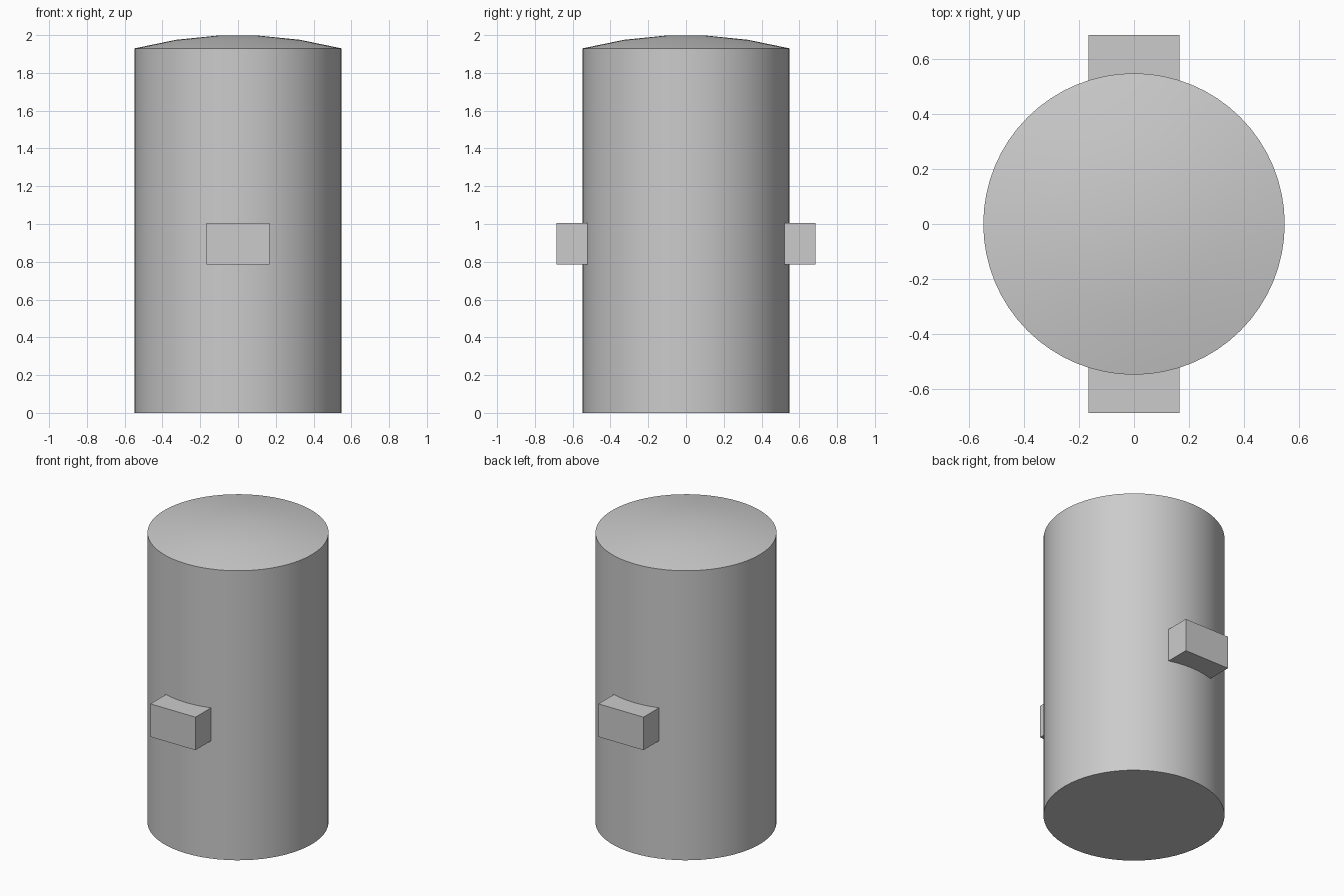
import bpy, bmesh, math
from mathutils import Matrix, Vector

cube = bpy.data.objects.get("Cube")
if cube:
    bpy.data.objects.remove(cube, do_unlink=True)

RADIUS, WALL_TOP, HEIGHT, SEGMENTS = 0.547, 1.93, 2.0, 64

grey = bpy.data.materials.new("plain_grey")
grey.use_nodes = True
grey.diffuse_color = (0.6, 0.6, 0.6, 1)
grey.node_tree.nodes["Principled BSDF"].inputs["Base Color"].default_value = (0.6, 0.6, 0.6, 1)


def add_object(name, bm):
    bmesh.ops.recalc_face_normals(bm, faces=bm.faces)
    mesh = bpy.data.meshes.new(name)
    bm.to_mesh(mesh)
    bm.free()
    mesh.materials.append(grey)
    obj = bpy.data.objects.new(name, mesh)
    bpy.context.collection.objects.link(obj)
    return obj


# Body: lathed profile with a shallow domed lid
rise = HEIGHT - WALL_TOP
dome_radius = (RADIUS ** 2 + rise ** 2) / (2 * rise)
profile = [(RADIUS, 0), (RADIUS, WALL_TOP)]
for fraction in (0.6, 0.2):
    r = RADIUS * fraction
    profile.append((r, HEIGHT - dome_radius + math.sqrt(dome_radius ** 2 - r ** 2)))

bm = bmesh.new()
rings = []
for r, z in profile:
    angles = [math.tau * i / SEGMENTS for i in range(SEGMENTS)]
    rings.append([bm.verts.new((r * math.cos(a), r * math.sin(a), z)) for a in angles])
for low, high in zip(rings, rings[1:]):
    for i in range(SEGMENTS):
        j = (i + 1) % SEGMENTS
        bm.faces.new((low[i], low[j], high[j], high[i]))
bm.faces.new(rings[0])
bm.faces.new(rings[-1])
body = add_object("domed_body", bm)
bpy.ops.object.select_all(action="DESELECT")
body.select_set(True)
bpy.context.view_layer.objects.active = body
bpy.ops.object.shade_smooth_by_angle(angle=math.radians(30))

# Lugs: a block on the front and on the back, sunk into the wall
for name, side in (("front_lug", -1), ("back_lug", 1)):
    bm = bmesh.new()
    place = Matrix.Translation(Vector((0, side * 0.585, 0.895)))
    size = Matrix.Diagonal((0.332, 0.2, 0.22, 1))
    bmesh.ops.create_cube(bm, size=1, matrix=place @ size)
    add_object(name, bm)
